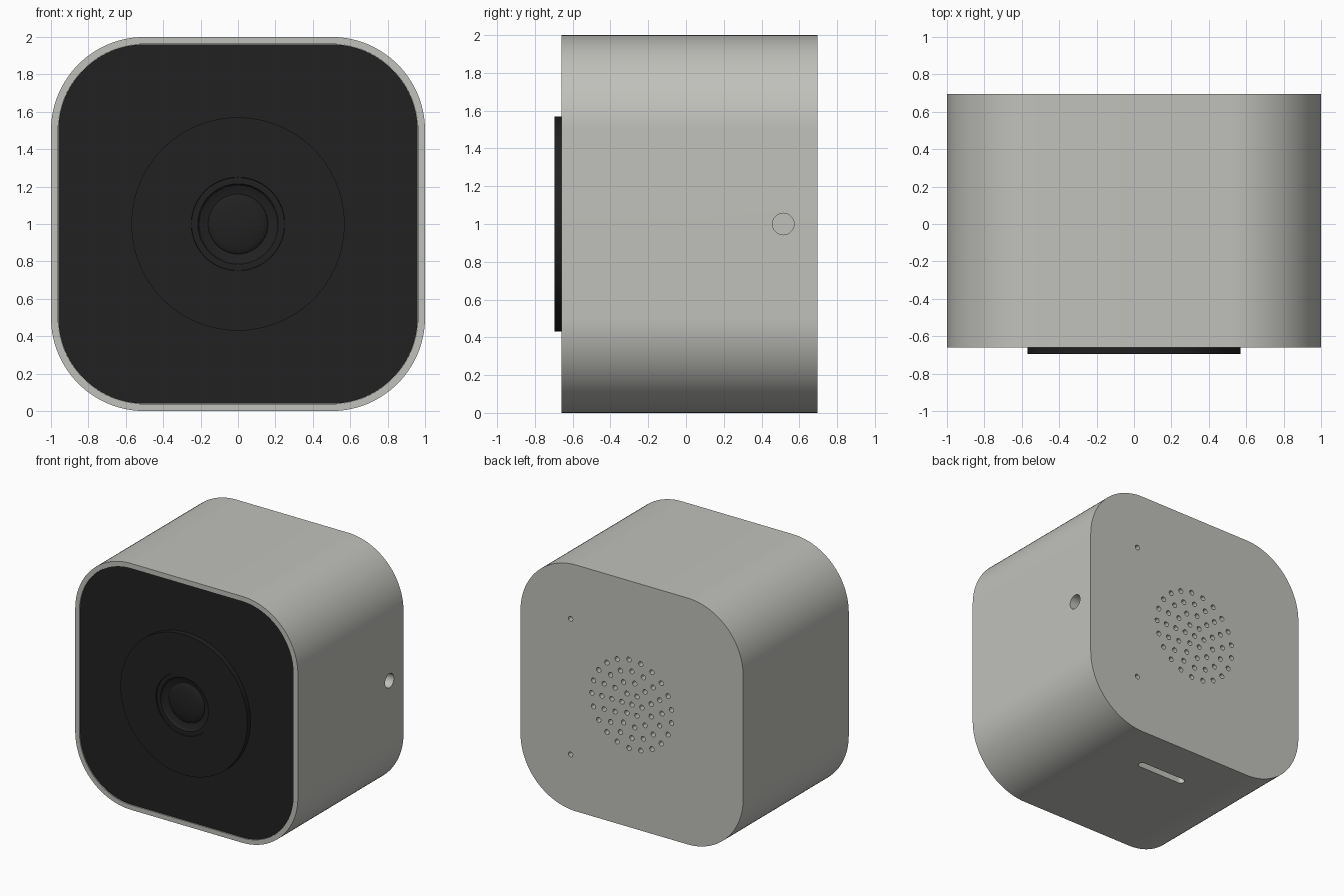
import bpy, bmesh, math
from mathutils import Matrix

if "Cube" in bpy.data.objects:
    bpy.data.objects.remove(bpy.data.objects["Cube"])

def material(name, rgb):
    m = bpy.data.materials.new(name)
    m.diffuse_color = (*rgb, 1)
    m.use_nodes = True
    m.node_tree.nodes["Principled BSDF"].inputs["Base Color"].default_value = m.diffuse_color
    return m

SHELL = material("warm_grey_plastic", (0.53, 0.53, 0.50))
BLACK = material("black_plastic", (0.015, 0.015, 0.015))

TO_FRONT = Matrix.Translation((0, 0, 1)) @ Matrix.Rotation(math.pi / 2, 4, 'X')  # local z -> -y
TO_SIDE = Matrix.Rotation(math.pi / 2, 4, 'Y')                                   # local z -> +x

def rounded_rect(hx, hy, r, seg):
    pts = []
    for k, (sx, sy) in enumerate(((1, 1), (-1, 1), (-1, -1), (1, -1))):
        for i in range(seg + 1):
            a = math.pi / 2 * (k + i / seg)
            pts.append((sx * (hx - r) + r * math.cos(a), sy * (hy - r) + r * math.sin(a)))
    return pts

def circle(r, n):
    return [(r * math.cos(2 * math.pi * i / n), r * math.sin(2 * math.pi * i / n)) for i in range(n)]

def add_prism(bm, pts, z0, z1, mat):
    lo = [bm.verts.new(mat @ Matrix.Translation((x, y, z0)).translation) for x, y in pts]
    hi = [bm.verts.new(mat @ Matrix.Translation((x, y, z1)).translation) for x, y in pts]
    bm.faces.new(lo[::-1])
    bm.faces.new(hi)
    n = len(pts)
    for i in range(n):
        j = (i + 1) % n
        bm.faces.new((lo[i], lo[j], hi[j], hi[i]))

def finish(bm, name, mat=None):
    bmesh.ops.remove_doubles(bm, verts=bm.verts[:], dist=1e-5)
    bmesh.ops.recalc_face_normals(bm, faces=bm.faces[:])
    me = bpy.data.meshes.new(name)
    bm.to_mesh(me)
    bm.free()
    ob = bpy.data.objects.new(name, me)
    bpy.context.collection.objects.link(ob)
    if mat:
        me.materials.append(mat)
    return ob

def smooth(ob):
    bpy.ops.object.select_all(action='DESELECT')
    ob.select_set(True)
    bpy.context.view_layer.objects.active = ob
    bpy.ops.object.shade_smooth_by_angle(angle=math.radians(25))

# Housing
bm = bmesh.new()
add_prism(bm, rounded_rect(1, 1, 0.5, 28), -0.695, 0.66, TO_FRONT)
housing = finish(bm, "housing", SHELL)

# Cutter: front recess, speaker holes, screw holes, side hole, bottom slot
bm = bmesh.new()
add_prism(bm, rounded_rect(0.962, 0.962, 0.465, 28), 0.64, 0.75, TO_FRONT)
back_holes = [(0.55, 0.55), (0.55, -0.55), (0, 0)]
for ring, count in enumerate((6, 11, 16, 21), 1):
    back_holes += circle(0.09 * ring, count)
for x, z in back_holes:
    add_prism(bm, circle(0.02, 12), -0.75, -0.645, TO_FRONT @ Matrix.Translation((x, z, 0)))
add_prism(bm, circle(0.057, 32), 0.92, 1.1, Matrix.Translation((0, 0.515, 1)) @ TO_SIDE)
add_prism(bm, rounded_rect(0.215, 0.03, 0.0299, 8), -0.1, 0.1, Matrix.Translation((0, 0.315, 0)))
cutter = finish(bm, "hole_cutter")
cutter.hide_render = True

mod = housing.modifiers.new("holes", 'BOOLEAN')
mod.operation = 'DIFFERENCE'
mod.solver = 'EXACT'
mod.object = cutter
bpy.context.view_layer.objects.active = housing
bpy.ops.object.modifier_apply(modifier=mod.name)
bpy.data.objects.remove(cutter)
smooth(housing)

# Front panel
bm = bmesh.new()
add_prism(bm, rounded_rect(0.961, 0.961, 0.464, 28), 0.64, 0.652, TO_FRONT)
smooth(finish(bm, "front_panel", BLACK))

# Lens disc with stepped recess and domed lens, turned around the y axis
profile = [(0.57, 0.645), (0.57, 0.695), (0.25, 0.695), (0.248, 0.687), (0.215, 0.687),
           (0.205, 0.672), (0.165, 0.655)]
profile += [(0.16 * math.cos(a), 0.655 + 0.03 * math.sin(a))
            for a in (math.pi / 2 * i / 8 for i in range(9))]
bm = bmesh.new()
verts = [bm.verts.new((r, 0, h)) for r, h in profile]
edges = [bm.edges.new(p) for p in zip(verts, verts[1:])]
bmesh.ops.spin(bm, geom=verts + edges, cent=(0, 0, 0), axis=(0, 0, 1),
               angle=2 * math.pi, steps=96, use_merge=True)
bm.transform(TO_FRONT)
bmesh.ops.remove_doubles(bm, verts=bm.verts[:], dist=1e-5)
lens = finish(bm, "lens_disc", BLACK)
# Open shell: make sure the front side faces outward
if sum(p.normal.y * p.area for p in lens.data.polygons) > 0:
    lens.data.flip_normals()
smooth(lens)
